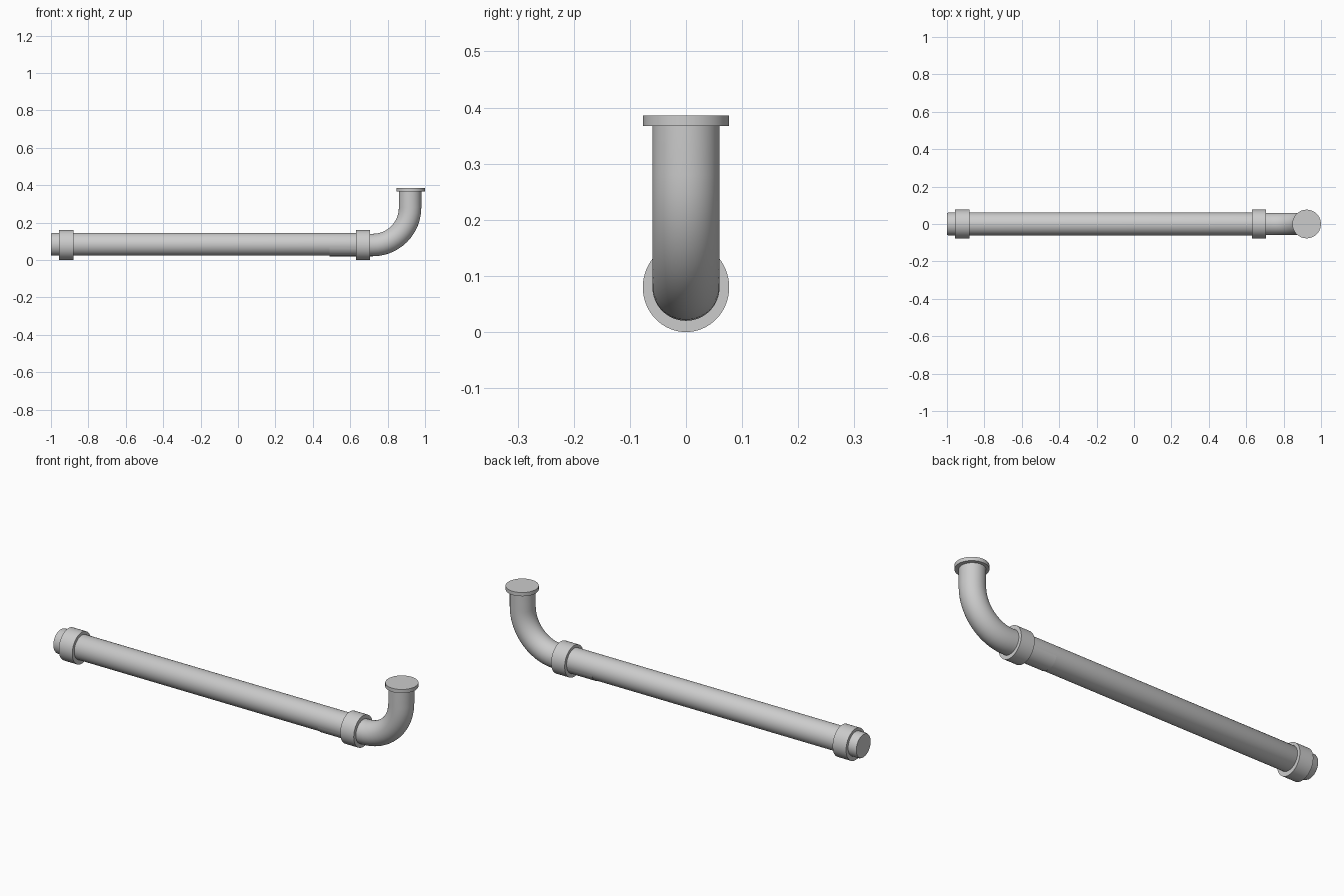
import bpy, bmesh
from math import sin, cos, pi
from mathutils import Vector

if "Cube" in bpy.data.objects:
    bpy.data.objects.remove(bpy.data.objects["Cube"])

SIDES = 64


def sweep(name, path, stretch=1.0):
    """Closed round tube along (x, z, radius, tilt) stations; tilt 0 runs along +x, pi/2 along +z."""
    y = 0.0
    bm = bmesh.new()
    rings = []
    for x, z, r, tilt in path:
        up = Vector((-sin(tilt), 0, cos(tilt)))
        ring = []
        for i in range(SIDES):
            a = 2 * pi * i / SIDES
            ring.append(bm.verts.new(Vector((x, y, z)) + up * (r * stretch * sin(a))
                                     + Vector((0, r * cos(a), 0))))
        rings.append(ring)
    for a, b in zip(rings, rings[1:]):
        for i in range(SIDES):
            j = (i + 1) % SIDES
            bm.faces.new((a[i], a[j], b[j], b[i]))
    bm.faces.new(rings[0])
    bm.faces.new(rings[-1])
    bmesh.ops.recalc_face_normals(bm, faces=bm.faces)
    mesh = bpy.data.meshes.new(name)
    bm.to_mesh(mesh)
    bm.free()
    obj = bpy.data.objects.new(name, mesh)
    bpy.context.collection.objects.link(obj)
    bpy.context.view_layer.objects.active = obj
    bpy.ops.object.select_all(action='DESELECT')
    obj.select_set(True)
    bpy.ops.object.shade_smooth_by_angle(angle=0.6)
    return obj


# Long straight pipe with a slightly eased end
sweep("straight_pipe", [(-1.0, 0.084, 0.058, 0), (-0.994, 0.084, 0.061, 0),
                        (0.66, 0.084, 0.061, 0)])

# Elbow pipe: horizontal sleeve, quarter bend, riser
bend, cx, cz = 0.20, 0.72, 0.28
path = [(0.49, 0.08, 0.06, 0)]
for k in range(13):
    t = pi / 2 * k / 12
    path.append((cx + bend * sin(t), cz - bend * cos(t), 0.06, t))
path.append((cx + bend, 0.375, 0.06, pi / 2))
sweep("elbow_pipe", path)

# Collars around the pipe
for name, x0 in (("end_collar", -0.956), ("elbow_collar", 0.63)):
    sweep(name, [(x0, 0.08, 0.077, 0), (x0 + 0.076, 0.08, 0.077, 0)], 0.08 / 0.077)

# Flange disc on top of the riser
sweep("top_flange", [(0.923, 0.367, 0.0765, pi / 2), (0.923, 0.386, 0.0765, pi / 2)])
